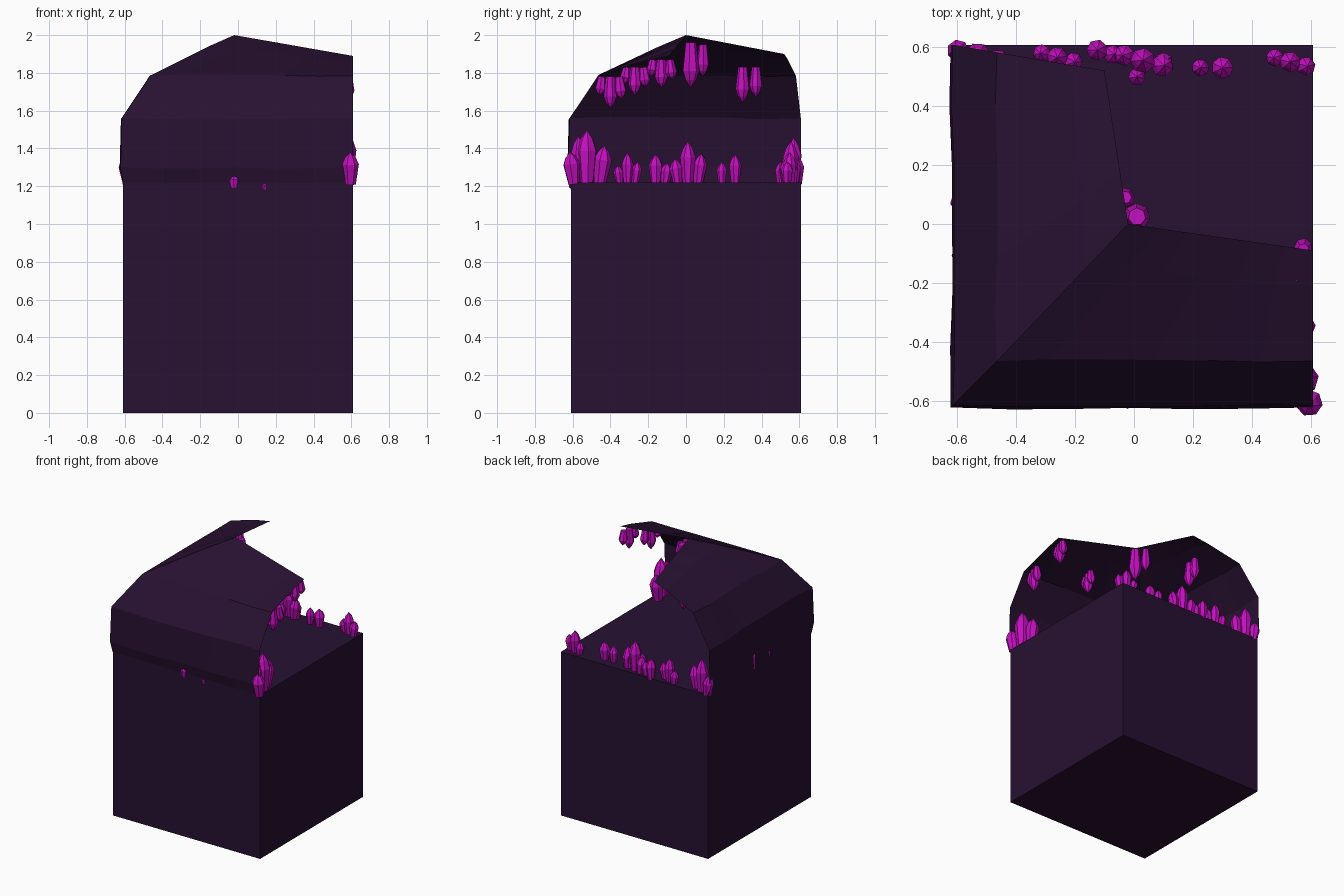
import bpy, bmesh, math, random
from mathutils import Vector, Matrix

random.seed(4)
if "Cube" in bpy.data.objects:
    bpy.data.objects.remove(bpy.data.objects["Cube"], do_unlink=True)


def material(name, colour):
    mat = bpy.data.materials.new(name)
    mat.use_nodes = True
    mat.diffuse_color = (*colour, 1)
    mat.node_tree.nodes["Principled BSDF"].inputs["Base Color"].default_value = (*colour, 1)
    return mat


rock = material("dark purple rock", (0.021, 0.0055, 0.031))
magenta = material("magenta crystal", (0.56, 0.005, 0.53))


def finish(bm, name, mat):
    mesh = bpy.data.meshes.new(name)
    bm.to_mesh(mesh)
    bm.free()
    mesh.materials.append(mat)
    obj = bpy.data.objects.new(name, mesh)
    bpy.context.collection.objects.link(obj)
    return obj


HALF, FLOOR = 0.608, 1.22

# Solid block under the cave
bm = bmesh.new()
bmesh.ops.create_cube(bm, size=1, matrix=Matrix.Translation((0, 0, FLOOR / 2))
                      @ Matrix.Diagonal((2 * HALF, 2 * HALF, FLOOR, 1)))
finish(bm, "base_block", rock)


# Thin cave shell: bent contours stacked from the floor up to the broken ridge
def contour(right_end, corner, back_end):
    return [Vector(right_end), Vector(corner), Vector(back_end)]


levels = [contour((HALF, -d, z), (-d, -d, z), (-d, back, z)) for d, z, back in
          [(0.609, FLOOR, HALF), (0.622, 1.3, HALF), (0.615, 1.56, HALF), (0.465, 1.785, 0.582)]]
ridge = contour((HALF, -0.09, 1.89), (-0.02, 0, 2), (-0.1, 0.52, 1.9))
middle = [a.lerp(b, 0.68) + Vector((0, 0, 0.006)) for a, b in zip(levels[-1], ridge)]
levels += [middle, ridge]

STEPS = 6
bm = bmesh.new()
rows = []
for j, (right_end, corner, back_end) in enumerate(levels):
    path = [right_end.lerp(corner, i / STEPS) for i in range(STEPS)]
    path += [corner.lerp(back_end, i / STEPS) for i in range(STEPS + 1)]
    row = []
    for i, p in enumerate(path):
        # Light roughness across the walls, none on the ridge or the floor line
        if 0 < j < len(levels) - 1 and i not in (0, STEPS, 2 * STEPS):
            wobble = random.uniform(-0.008, 0.008)
            p = p + Vector((0, wobble, wobble) if i < STEPS else (wobble, 0, wobble))
        row.append(bm.verts.new(p))
    rows.append(row)
for low, high in zip(rows, rows[1:]):
    for i in range(2 * STEPS):
        bm.faces.new((low[i], high[i], high[i + 1], low[i + 1]))
finish(bm, "cave_shell", rock)


# Crystals: faceted columns that widen upward and end in a point
def add_crystal(bm, foot, direction, height, radius, sides=7):
    turn = direction.to_track_quat("Z", "Y")
    spin = random.uniform(0, math.pi)
    rings = []
    for t, scale in ((0, 0.65), (0.62, 1), (0.82, 0.65)):
        rings.append([bm.verts.new(foot + turn @ Vector((
            radius * scale * math.cos(spin + math.tau * k / sides),
            radius * scale * math.sin(spin + math.tau * k / sides),
            height * t))) for k in range(sides)])
    tip = bm.verts.new(foot + turn @ Vector((0, 0, height)))
    bm.faces.new(rings[0][::-1])
    for k in range(sides):
        n = (k + 1) % sides
        for a, b in zip(rings, rings[1:]):
            bm.faces.new((a[k], a[n], b[n], b[k]))
        bm.faces.new((rings[-1][k], rings[-1][n], tip))


def add_cluster(name, x, y, z, height, radius, count, along, up):
    bm = bmesh.new()
    along = Vector(along)
    for k in range(count):
        side = (0, 1, -1)[k]
        shrink = (1, 0.72, 0.6)[k]
        foot = Vector((x, y, z)) + along * side * radius * 1.25
        foot += Vector((along.y, along.x, 0)) * -up * side * radius * 0.4
        lean = along * side * 0.12 + Vector((0, 0, up))
        add_crystal(bm, foot, lean.normalized(), height * shrink, radius * (0.6 + 0.4 * shrink))
    finish(bm, name, magenta)


ALONG_X, ALONG_Y = (1, 0, 0), (0, 1, 0)

# Floor crystals on the open back edge: x, y, height, radius, count
for n, (x, y, h, r, c) in enumerate([
        (0.53, 0.55, 0.17, 0.036, 3), (0.3, 0.53, 0.14, 0.038, 1), (0.225, 0.53, 0.13, 0.03, 1),
        (0.03, 0.555, 0.23, 0.043, 3), (0.1, 0.55, 0.14, 0.032, 1), (0.01, 0.5, 0.12, 0.03, 1),
        (-0.125, 0.59, 0.15, 0.036, 2), (-0.26, 0.565, 0.18, 0.036, 3),
        (-0.53, 0.57, 0.25, 0.045, 3)]):
    add_cluster(f"back_edge_crystals_{n}", x, y, FLOOR - 0.01, h, r, c, ALONG_X, 1)

# Floor crystals along the inside of the side wall
for n, (y, h, r, c) in enumerate([
        (-0.31, 0.17, 0.032, 3), (-0.16, 0.16, 0.038, 2), (0.01, 0.23, 0.042, 3),
        (0.26, 0.16, 0.034, 1), (0.19, 0.12, 0.028, 1)]):
    add_cluster(f"side_wall_crystals_{n}", -0.57, y, FLOOR - 0.01, h, r, c, ALONG_Y, 1)

# Large cluster at the open end of the front wall, small ones poking through it
add_cluster("front_end_crystals", 0.572, -0.525, FLOOR - 0.01, 0.29, 0.055, 3, ALONG_Y, 1)
add_cluster("front_end_crystal_tall", 0.555, -0.57, FLOOR - 0.01, 0.26, 0.042, 1, ALONG_Y, 1)
add_cluster("front_wall_crystal", -0.02, -0.6, FLOOR - 0.03, 0.075, 0.027, 1, ALONG_X, 1)
add_cluster("front_wall_crystal_small", 0.14, -0.6, FLOOR - 0.04, 0.04, 0.015, 1, ALONG_X, 1)

# Hanging crystals under the roof: x, y, z, height, radius, count
for n, (x, y, z, h, r, c) in enumerate([
        (0.57, -0.4, 1.78, 0.17, 0.036, 3), (0.19, -0.27, 1.83, 0.15, 0.035, 3),
        (0.56, -0.13, 1.87, 0.15, 0.035, 3), (0.01, 0.025, 1.96, 0.24, 0.046, 1),
        (-0.03, 0.09, 1.95, 0.17, 0.034, 1), (-0.25, 0.3, 1.83, 0.19, 0.038, 1),
        (-0.24, 0.37, 1.83, 0.16, 0.034, 1)]):
    add_cluster(f"hanging_crystals_{n}", x, y, z, h, r, c, ALONG_Y, -1)
